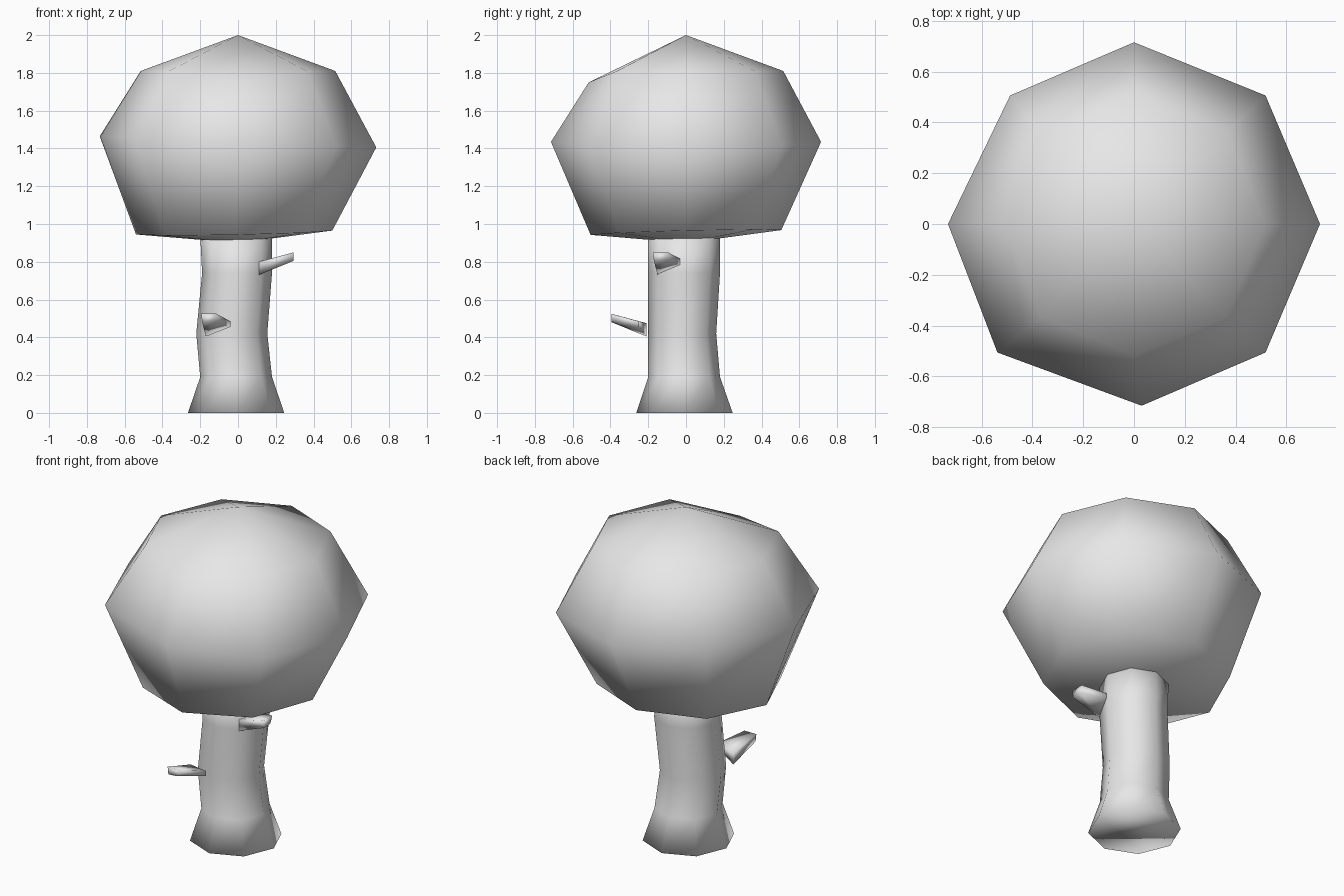
import bpy
import bmesh
from math import cos, sin, pi
from mathutils import Vector

if "Cube" in bpy.data.objects:
    bpy.data.objects.remove(bpy.data.objects["Cube"], do_unlink=True)

grey = bpy.data.materials.new("plain grey")
grey.use_nodes = True
COLOUR = (0.8, 0.8, 0.8, 1)
grey.diffuse_color = COLOUR
grey.node_tree.nodes["Principled BSDF"].inputs["Base Color"].default_value = COLOUR


def ring(z, rx, ry, cx=0, cy=0, tilt_x=0, tilt_y=0, nudges=None):
    """Eight points anticlockwise from +x, with optional tilt and nudged corners."""
    points = []
    for i in range(8):
        x, y = rx * cos(i * pi / 4), ry * sin(i * pi / 4)
        points.append(Vector((cx + x, cy + y, z + tilt_x * x + tilt_y * y)))
    for i, move in (nudges or {}).items():
        points[i] += Vector(move)
    return points


def skin(name, rings, bottom=None, top=None):
    """Bridge rings into a smooth closed body, with flat caps or pole points."""
    bm = bmesh.new()
    loops = [[bm.verts.new(p) for p in r] for r in rings]
    n = len(loops[0])
    for low, high in zip(loops, loops[1:]):
        for i in range(n):
            j = (i + 1) % n
            bm.faces.new((low[i], low[j], high[j], high[i]))
    for loop, pole in ((loops[0], bottom), (loops[-1], top)):
        if pole is None:
            bm.faces.new(loop)
        else:
            tip = bm.verts.new(pole)
            for i in range(n):
                bm.faces.new((loop[i], loop[(i + 1) % n], tip))
    bmesh.ops.recalc_face_normals(bm, faces=bm.faces)
    for face in bm.faces:
        face.smooth = True
    mesh = bpy.data.meshes.new(name)
    bm.to_mesh(mesh)
    bm.free()
    mesh.materials.append(grey)
    obj = bpy.data.objects.new(name, mesh)
    bpy.context.collection.objects.link(obj)
    return obj


# Leafy crown: a squashed, slightly uneven ball
skin("crown", [
    ring(0.955, 0.52, 0.505, cx=-0.02, tilt_x=0.02, tilt_y=0.025),
    ring(1.435, 0.732, 0.715, tilt_x=-0.04,
         nudges={3: (0.03, 0, 0), 5: (-0.02, 0, 0), 6: (0.03, 0, 0)}),
    ring(1.81, 0.515, 0.515, nudges={6: (0, 0, -0.06)}),
], bottom=(0, 0, 0.9), top=(0, 0, 2))

# Trunk: flared foot, gentle bend
skin("trunk", [
    ring(0, 0.255, 0.255, cx=-0.01, cy=-0.008),
    ring(0.19, 0.19, 0.19, cx=-0.01, cy=-0.01),
    ring(0.42, 0.188, 0.18, cx=-0.033, cy=-0.02),
    ring(0.74, 0.185, 0.19, cx=-0.005, cy=-0.01),
    ring(0.94, 0.19, 0.19, cx=-0.01, cy=-0.01),
])


# Branch stubs: a wide root wedge narrowing to a small blunt tip
def branch(name, angle, shift):
    def place(side, out, z):
        return Vector((out * cos(angle) - side * sin(angle),
                       out * sin(angle) + side * cos(angle), z)) + Vector(shift)
    root = [place(-0.15, 0.11, 0.73), place(-0.02, 0.15, 0.78),
            place(-0.02, 0.15, 0.81), place(-0.15, 0.11, 0.80)]
    tip = [place(-0.17, 0.295, 0.805), place(-0.11, 0.295, 0.81),
           place(-0.095, 0.295, 0.85), place(-0.175, 0.295, 0.85)]
    skin(name, [root, tip])


branch("upper_branch", 0, (0, 0, 0))
branch("lower_branch", -pi / 2, (-0.02, -0.1, -0.325))
